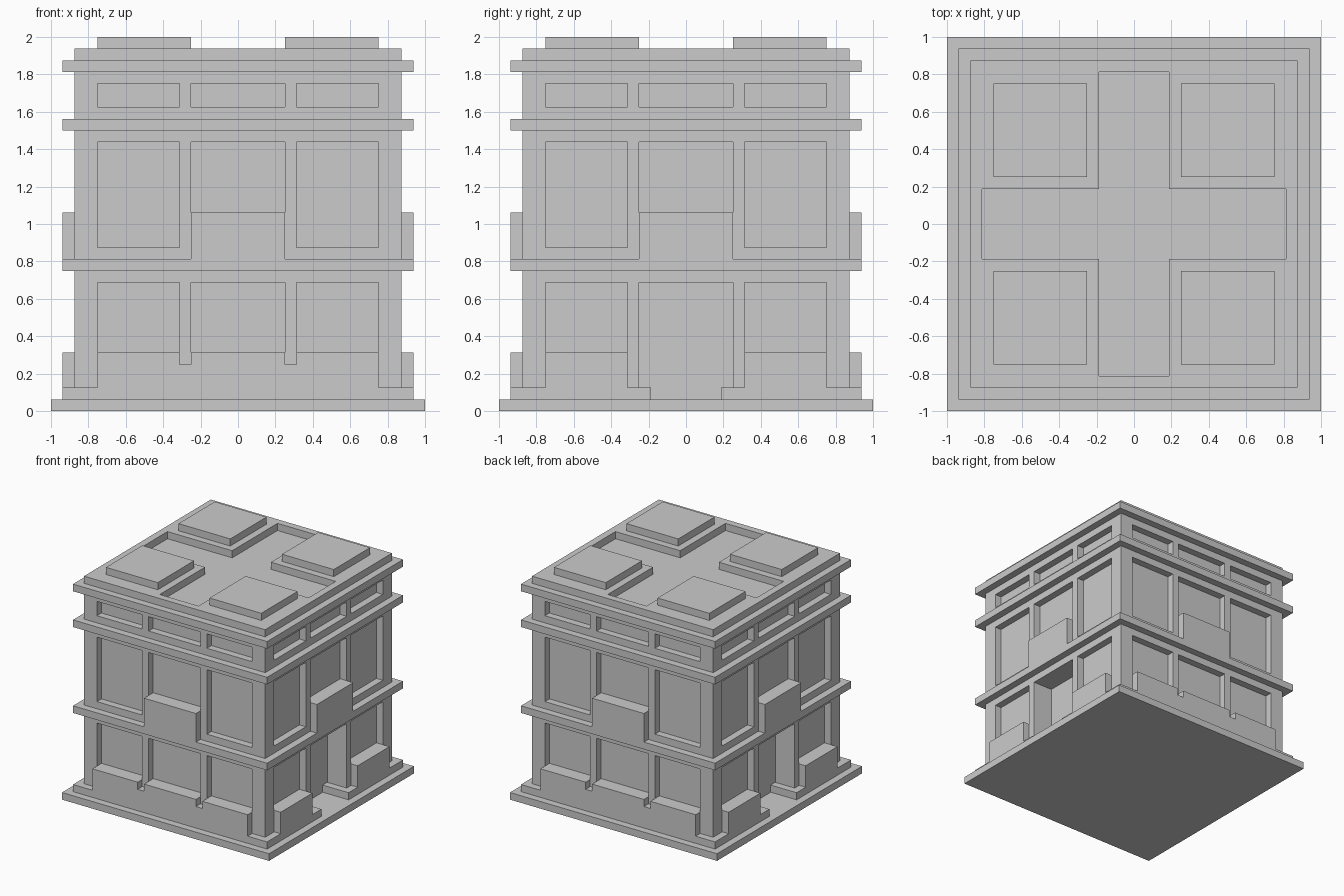
import bpy, bmesh
from mathutils import Matrix, Vector
from math import pi

if "Cube" in bpy.data.objects:
    bpy.data.objects.remove(bpy.data.objects["Cube"])

U = 1 / 16  # everything sits on a 1/16 grid; helpers take grid units


def make(name, bm):
    bmesh.ops.recalc_face_normals(bm, faces=bm.faces)
    me = bpy.data.meshes.new(name)
    bm.to_mesh(me)
    bm.free()
    ob = bpy.data.objects.new(name, me)
    bpy.context.collection.objects.link(ob)
    return ob


def add_box(bm, x, y, z, turn=0):
    """Box from three (low, high) ranges, turned by quarter turns about z."""
    lo, hi = Vector((x[0], y[0], z[0])) * U, Vector((x[1], y[1], z[1])) * U
    size = hi - lo
    m = (Matrix.Rotation(turn * pi / 2, 4, 'Z')
         @ Matrix.Translation((lo + hi) / 2) @ Matrix.Diagonal((*size, 1)))
    bmesh.ops.create_cube(bm, size=1, matrix=m)


def side_box(bm, u, depth, z, turn):
    """Box on a facade: u along the wall, depth outward from the centre."""
    add_box(bm, u, (-depth[1], -depth[0]), z, turn)


def box(name, x, y, z):
    bm = bmesh.new()
    add_box(bm, x, y, z)
    return make(name, bm)


def ring(name, inner, outer, z0, z1):
    """Square band wrapped around the building."""
    bm = bmesh.new()
    loops = [[bm.verts.new((sx * r * U, sy * r * U, z * U))
              for r, z in ((inner, z0), (outer, z0), (outer, z1), (inner, z1))]
             for sx, sy in ((-1, -1), (1, -1), (1, 1), (-1, 1))]
    for i in range(4):
        a, b = loops[i], loops[(i + 1) % 4]
        for j in range(4):
            k = (j + 1) % 4
            bm.faces.new((a[j], b[j], b[k], a[k]))
    return make(name, bm)


def cut(ob, cutter):
    mod = ob.modifiers.new("cut", 'BOOLEAN')
    mod.operation = 'DIFFERENCE'
    mod.solver = 'EXACT'
    mod.use_self = True
    mod.object = cutter
    cutter.hide_render = True
    cutter.display_type = 'WIRE'


BAYS = ((-12, -5), (-4, 4), (5, 12))

# Ground slab, walls, plinth and cornices
box("ground_slab", (-16, 16), (-16, 16), (0, 1))
walls = box("walls", (-14, 14), (-14, 14), (1, 31))
plinth = ring("plinth", 14, 15, 1, 2)
for name, z in (("lower_cornice", 12), ("middle_cornice", 24), ("upper_cornice", 29)):
    ring(name, 14, 15, z, z + 1)

# Window recesses on all four sides, three storeys
bm = bmesh.new()
for turn in range(4):
    for i, u in enumerate(BAYS):
        side_box(bm, u, (13, 17), (26, 28), turn)
        side_box(bm, u, (13, 17), (14, 23), turn)
        if turn % 2 and i == 1:
            side_box(bm, u, (11, 17), (2, 11), turn)  # deep doorway
        else:
            side_box(bm, u, (13, 17), (4, 11), turn)
# Cross-shaped roof recess
add_box(bm, (-13, 13), (-3, 3), (30, 33))
add_box(bm, (-3, 3), (-13, 13), (30, 33))
cut(walls, make("recess_cutter", bm))

# Gaps through the plinth at the two doorways
bm = bmesh.new()
for turn in (1, 3):
    side_box(bm, (-3, 3), (11, 17), (0.5, 2.5), turn)
gap = make("doorway_gap_cutter", bm)
cut(walls, gap)
cut(plinth, gap)

# Balcony blocks and ground-floor sills
for turn, side in enumerate(("front", "right", "back", "left")):
    bm = bmesh.new()
    side_box(bm, (-4, 4), (13, 15), (13, 17), turn)
    make(side + "_balcony", bm)

    bm = bmesh.new()
    if turn % 2:
        for u in (BAYS[0], BAYS[2]):
            side_box(bm, u, (13, 15), (2, 5), turn)
    else:
        side_box(bm, (-12, 12), (14, 15), (2, 4), turn)
        for u in BAYS:
            side_box(bm, u, (13, 15), (4, 5), turn)
    make(side + "_sills", bm)

# Four raised roof pads
for i, (sx, sy) in enumerate(((-1, -1), (1, -1), (1, 1), (-1, 1))):
    box(f"roof_pad_{i + 1}", sorted((4 * sx, 12 * sx)), sorted((4 * sy, 12 * sy)), (31, 32))
